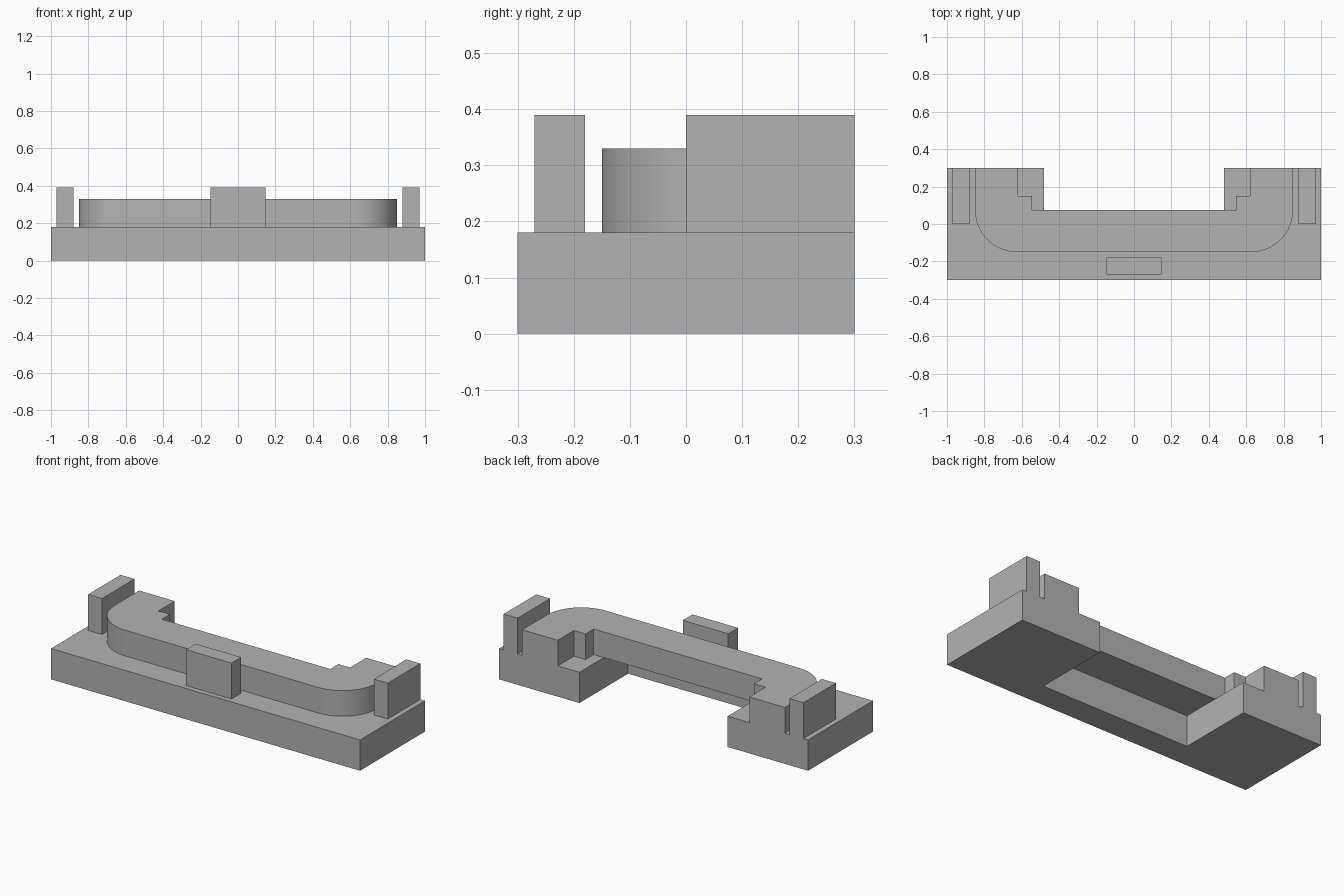
import bpy
import bmesh
from math import cos, sin, pi, radians

cube = bpy.data.objects.get("Cube")
if cube:
    bpy.data.objects.remove(cube, do_unlink=True)

# Single grey material
grey = bpy.data.materials.new("plain grey")
grey.use_nodes = True
colour = (0.45, 0.45, 0.45, 1)
grey.diffuse_color = colour
grey.node_tree.nodes["Principled BSDF"].inputs["Base Color"].default_value = colour

BASE_TOP, RAIL_TOP, POST_TOP = 0.18, 0.33, 0.39


def extrude(name, outline, z0, z1):
    """Extrude a flat outline upwards into a solid."""
    bm = bmesh.new()
    face = bm.faces.new([bm.verts.new((x, y, z0)) for x, y in outline])
    top = bmesh.ops.extrude_face_region(bm, geom=[face])["geom"]
    verts = [v for v in top if isinstance(v, bmesh.types.BMVert)]
    bmesh.ops.translate(bm, verts=verts, vec=(0, 0, z1 - z0))
    bmesh.ops.recalc_face_normals(bm, faces=bm.faces)
    mesh = bpy.data.meshes.new(name)
    bm.to_mesh(mesh)
    bm.free()
    mesh.materials.append(grey)
    obj = bpy.data.objects.new(name, mesh)
    bpy.context.collection.objects.link(obj)
    return obj


def mirrored(half):
    """Complete a +x half outline with its -x reflection."""
    return half + [(-x, y) for x, y in reversed(half)]


def box(name, x0, x1, y0, y1, z0, z1):
    return extrude(name, [(x0, y0), (x1, y0), (x1, y1), (x0, y1)], z0, z1)


# U-shaped base, open at the back
extrude("base", mirrored([(1, -0.3), (1, 0.3), (0.48, 0.3), (0.48, -0.15)]), 0, BASE_TOP)

# Raised rail with rounded front corners and stepped inner ends
r, steps = 0.225, 20
corner = [(0.625 + r * sin(a), 0.075 - r * cos(a))
          for a in (i * pi / 2 / steps for i in range(steps + 1))]
inner = [(0.85, 0.3), (0.62, 0.3), (0.62, 0.15), (0.545, 0.15), (0.545, 0.075)]
rail = extrude("rail", mirrored(corner + inner), BASE_TOP, RAIL_TOP)
bpy.ops.object.select_all(action="DESELECT")
rail.select_set(True)
bpy.context.view_layer.objects.active = rail
bpy.ops.object.shade_smooth_by_angle(angle=radians(30))

# Side posts and front tab
box("left_post", 0.88, 0.97, 0, 0.3, BASE_TOP, POST_TOP)
box("right_post", -0.97, -0.88, 0, 0.3, BASE_TOP, POST_TOP)
box("front_tab", -0.147, 0.147, -0.27, -0.18, BASE_TOP, POST_TOP)
